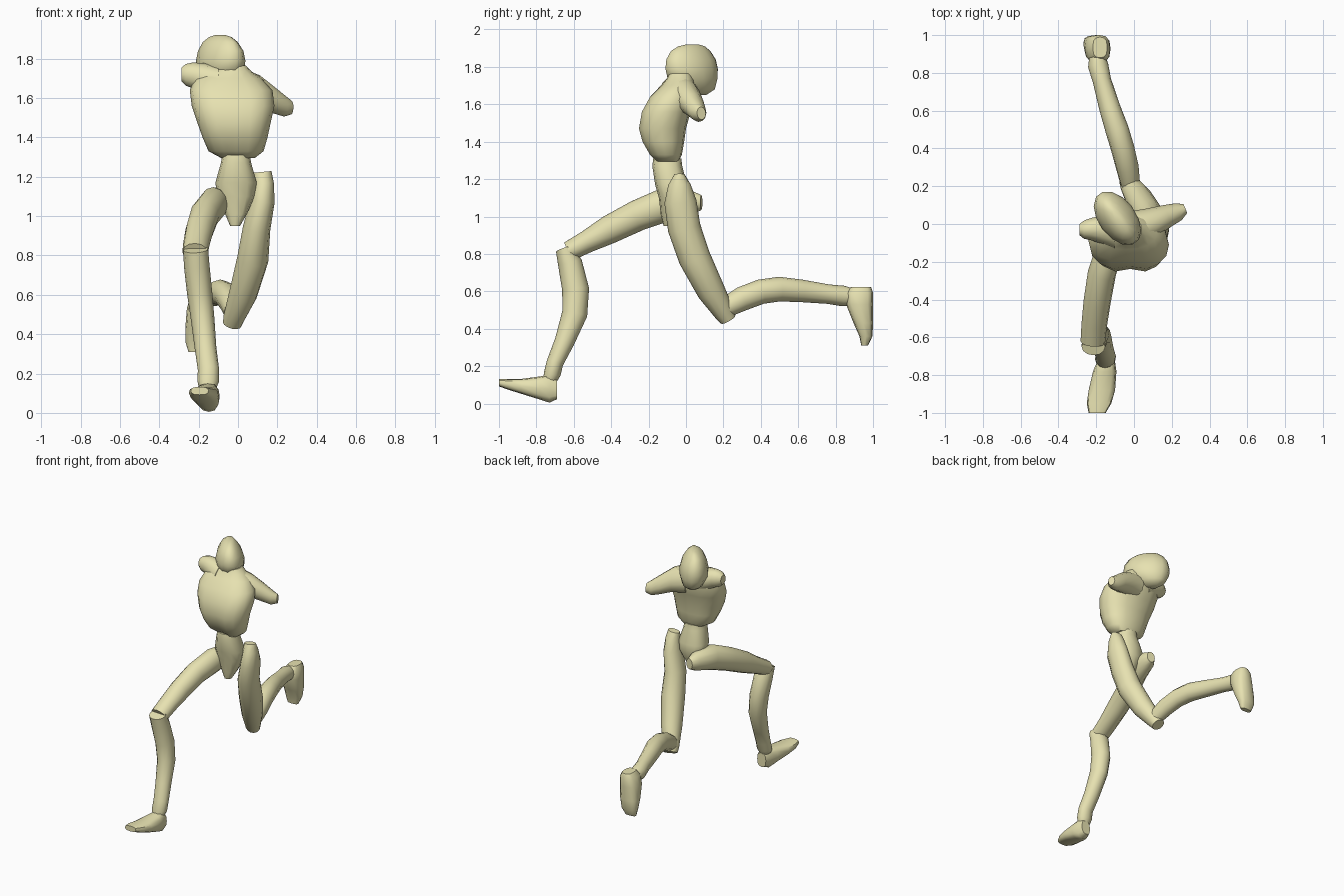
import bpy, bmesh, math
from mathutils import Vector

SKIN = bpy.data.materials.new("pale_yellow")
SKIN.diffuse_color = (0.80, 0.76, 0.44, 1)


def loft(name, rings, u=None, v=None, sides=12, power=2.0, shape=None):
    """Skin elliptical rings (x, y, z, ru, rv); planes follow the path unless u, v are given."""
    pts = [Vector(r[:3]) for r in rings]
    bm = bmesh.new()
    loops = []
    for i, r in enumerate(rings):
        if u is None:
            t = (pts[min(i + 1, len(pts) - 1)] - pts[max(i - 1, 0)]).normalized()
            a = Vector((1, 0, 0))
            a = (a - t * a.dot(t)).normalized()
            b = t.cross(a)
        else:
            a, b = Vector(u), Vector(v)
        loop = []
        for k in range(sides):
            ang = 2 * math.pi * k / sides
            c, s = math.cos(ang), math.sin(ang)
            c = math.copysign(abs(c) ** (2 / power), c)
            s = math.copysign(abs(s) ** (2 / power), s)
            p = pts[i] + a * (r[3] * c) + b * (r[4] * s)
            loop.append(bm.verts.new(shape(p) if shape else p))
        loops.append(loop)
    for l0, l1 in zip(loops, loops[1:]):
        for k in range(sides):
            n = (k + 1) % sides
            bm.faces.new((l0[k], l0[n], l1[n], l1[k]))
    bm.faces.new(loops[0])
    bm.faces.new(loops[-1])
    bmesh.ops.recalc_face_normals(bm, faces=bm.faces)
    me = bpy.data.meshes.new(name)
    bm.to_mesh(me)
    bm.free()
    ob = bpy.data.objects.new(name, me)
    bpy.context.collection.objects.link(ob)
    me.materials.append(SKIN)
    bpy.ops.object.select_all(action='DESELECT')
    ob.select_set(True)
    bpy.context.view_layer.objects.active = ob
    bpy.ops.object.shade_smooth_by_angle(angle=math.radians(45))
    return ob


X, Y, Z = (1, 0, 0), (0, 1, 0), (0, 0, 1)

# Head: egg turned about z
ang = math.radians(37)
hu = (math.cos(ang), math.sin(ang), 0)
hv = (-math.sin(ang), math.cos(ang), 0)
loft("head", [(-.105, .07, 1.65, .03, .045), (-.10, .065, 1.68, .07, .10),
              (-.09, .035, 1.74, .098, .155), (-.088, .03, 1.79, .098, .163),
              (-.088, .027, 1.84, .085, .155), (-.09, .025, 1.885, .06, .125),
              (-.09, .03, 1.91, .035, .085), (-.09, .035, 1.92, .015, .04)],
     hu, hv, sides=14)


# Chest with a groove down the front
def groove(p):
    if p.y < -.1 and p.z < 1.7:
        p.y += .022 * max(0, 1 - abs(p.x + .02) / .06)
    return p


loft("chest", [(0, -.10, 1.295, .085, .06), (-.01, -.11, 1.33, .14, .088),
               (-.015, -.125, 1.40, .165, .115), (-.02, -.13, 1.47, .185, .13),
               (-.025, -.11, 1.56, .21, .135), (-.035, -.075, 1.64, .21, .125),
               (-.05, -.045, 1.70, .17, .09), (-.04, -.03, 1.735, .11, .075),
               (-.02, -.03, 1.765, .06, .06)],
     X, Y, sides=16, power=2.3, shape=groove)

# Shoulder stubs
loft("left_shoulder", [(.0, -.02, 1.66, .10, .10), (.10, .01, 1.635, .085, .085),
                       (.18, .045, 1.59, .065, .068), (.235, .065, 1.56, .052, .054),
                       (.272, .082, 1.552, .028, .034)], (.35, -.85, .1), Z)
loft("right_shoulder", [(-.10, -.04, 1.67, .10, .09), (-.17, -.03, 1.695, .075, .082),
                        (-.23, -.027, 1.715, .058, .066), (-.265, -.03, 1.718, .048, .055),
                        (-.288, -.03, 1.72, .03, .035)], Y, Z)

# Waist and pelvis
loft("pelvis", [(-.01, -.10, 1.31, .07, .075), (-.01, -.10, 1.27, .077, .08),
                (-.01, -.08, 1.17, .105, .085), (-.01, -.07, 1.10, .095, .075),
                (-.01, -.085, 1.01, .055, .05), (-.015, -.095, .95, .025, .025)],
     X, Y, power=2.4)

# Front leg
loft("front_thigh", [(-.085, .082, 1.075, .03, .04), (-.095, .03, 1.075, .055, .065),
                     (-.125, -.12, 1.06, .072, .09), (-.17, -.26, 1.005, .075, .083),
                     (-.195, -.41, .93, .072, .076), (-.21, -.53, .865, .068, .06),
                     (-.218, -.625, .815, .065, .053)])
loft("front_shin", [(-.215, -.65, .83, .063, .048), (-.21, -.62, .75, .065, .065),
                    (-.195, -.59, .61, .064, .072), (-.18, -.595, .48, .06, .068),
                    (-.165, -.65, .33, .055, .053), (-.15, -.70, .22, .054, .045),
                    (-.152, -.715, .16, .055, .045), (-.155, -.727, .13, .045, .038)])
loft("front_foot", [(-.145, -.69, .075, .036, .052), (-.148, -.73, .08, .048, .075),
                    (-.155, -.78, .083, .062, .062), (-.17, -.88, .092, .07, .04),
                    (-.185, -.95, .103, .065, .029), (-.195, -1.0, .112, .045, .02)],
     X, Z, power=2.8)

# Back leg
loft("back_thigh", [(.125, -.035, 1.225, .045, .028), (.13, -.035, 1.17, .052, .06),
                    (.125, -.03, 1.08, .062, .086), (.095, -.01, .94, .07, .088),
                    (.075, .045, .78, .08, .086), (.025, .135, .60, .072, .075),
                    (-.02, .205, .485, .055, .055), (-.03, .225, .45, .048, .045)])
loft("back_shin", [(-.02, .215, .515, .052, .055), (-.035, .30, .56, .06, .065),
                   (-.06, .40, .598, .062, .066), (-.09, .50, .612, .062, .066),
                   (-.13, .62, .602, .056, .06), (-.17, .76, .585, .049, .052),
                   (-.19, .84, .575, .054, .055), (-.193, .88, .57, .045, .048)])
loft("back_foot", [(-.18, .935, .622, .038, .055), (-.185, .928, .59, .058, .073),
                   (-.192, .928, .53, .068, .072), (-.20, .948, .43, .068, .052),
                   (-.207, .962, .36, .06, .035), (-.21, .955, .31, .042, .018)],
     X, Y, power=2.8)
